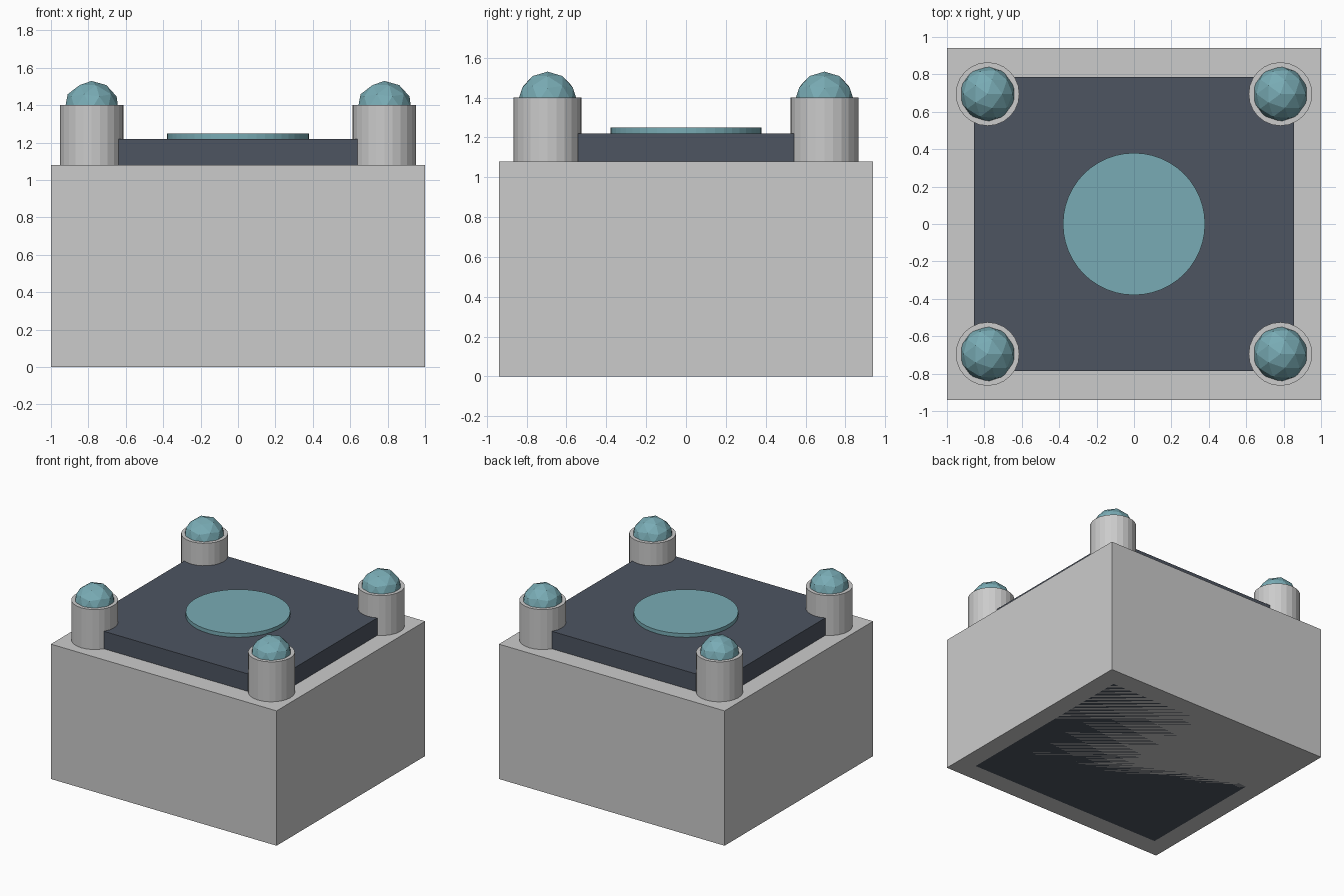
import bpy

if "Cube" in bpy.data.objects:
    bpy.data.objects.remove(bpy.data.objects["Cube"])


def material(name, rgb):
    mat = bpy.data.materials.new(name)
    mat.diffuse_color = (*rgb, 1)
    mat.use_nodes = True
    mat.node_tree.nodes["Principled BSDF"].inputs["Base Color"].default_value = mat.diffuse_color
    return mat


SLATE = material("slate", (0.075, 0.09, 0.12))
TEAL = material("teal", (0.19, 0.41, 0.46))


def finish(name, mat):
    ob = bpy.context.object
    ob.name = name
    if mat:
        ob.data.materials.append(mat)
    return ob


def box(name, half_x, half_y, z0, z1, mat=None):
    bpy.ops.mesh.primitive_cube_add(size=2, location=(0, 0, (z0 + z1) / 2))
    ob = finish(name, mat)
    ob.scale = (half_x, half_y, (z1 - z0) / 2)
    bpy.ops.object.transform_apply(location=False, rotation=False, scale=True)
    return ob


def cylinder(name, x, y, radius, z0, z1, sides, mat=None):
    bpy.ops.mesh.primitive_cylinder_add(vertices=sides, radius=radius, depth=z1 - z0,
                                        location=(x, y, (z0 + z1) / 2))
    return finish(name, mat)


# Main block and the dark core that runs through it and rises above the top
box("base_block", 1.0, 0.94, 0, 1.08)
box("inner_slab", 0.855, 0.785, 0, 1.22, SLATE)

# Round plate in the middle of the slab
cylinder("centre_disc", 0, 0, 0.38, 1.22, 1.25, 48, TEAL)

# Four corner posts, each with a faceted ball set into its top
for side_y, row in ((-1, "front"), (1, "back")):
    for side_x, col in ((-1, "left"), (1, "right")):
        x, y = side_x * 0.783, side_y * 0.695
        cylinder(f"post_{row}_{col}", x, y, 0.17, 1.08, 1.4, 24)
        bpy.ops.mesh.primitive_ico_sphere_add(subdivisions=2, radius=0.15, location=(x, y, 1.38))
        finish(f"post_ball_{row}_{col}", TEAL)
